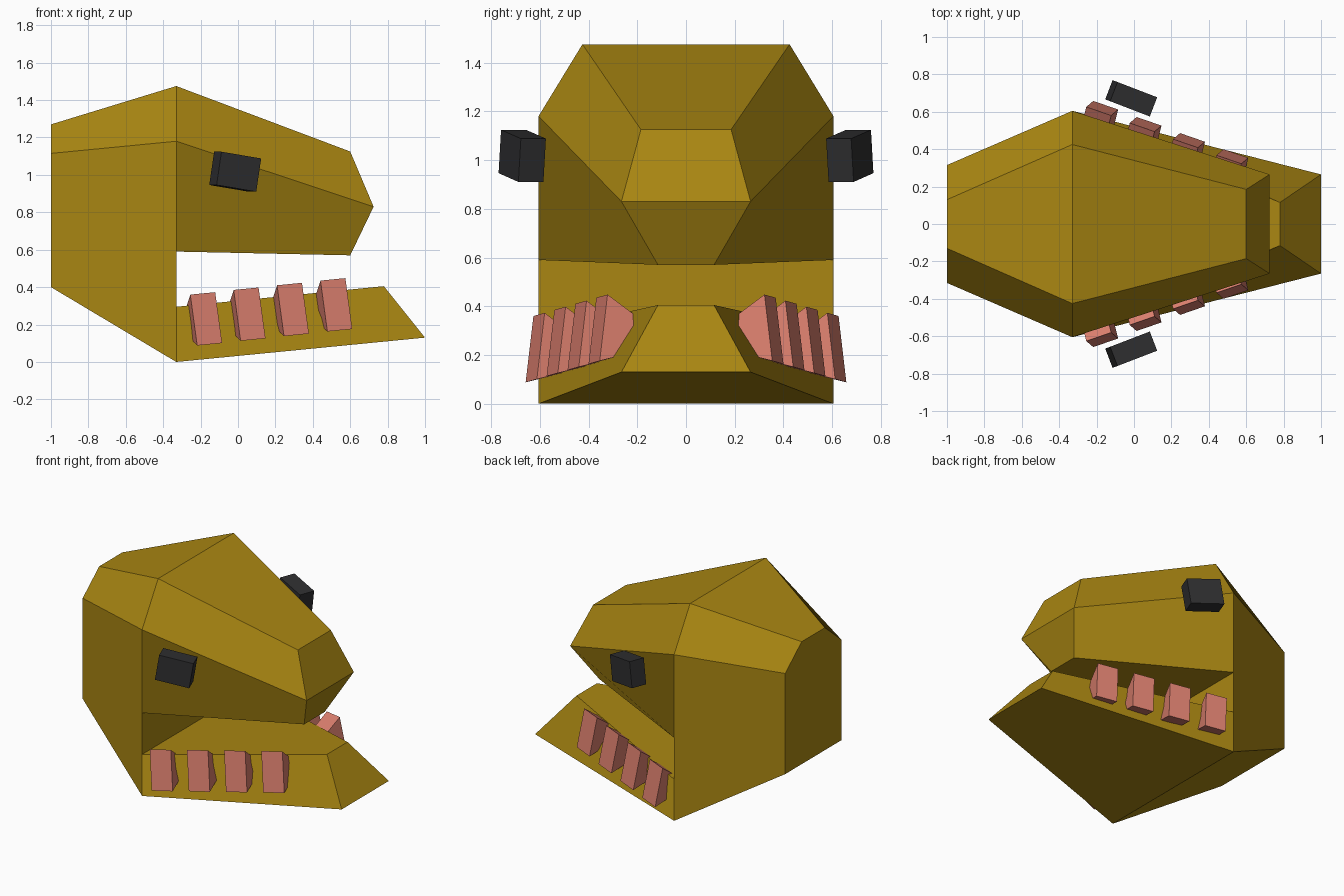
import bpy, bmesh
from mathutils import Matrix, Vector
from math import radians

if "Cube" in bpy.data.objects:
    bpy.data.objects.remove(bpy.data.objects["Cube"])


def material(name, color):
    m = bpy.data.materials.new(name)
    m.diffuse_color = (*color, 1)
    m.use_nodes = True
    m.node_tree.nodes["Principled BSDF"].inputs["Base Color"].default_value = m.diffuse_color
    return m


gold = material("gold_skin", (0.40, 0.24, 0.006))
pink = material("pink_teeth", (0.70, 0.21, 0.155))
black = material("black_eyes", (0.028, 0.028, 0.030))


def finish(name, bm, mat):
    bmesh.ops.recalc_face_normals(bm, faces=bm.faces)
    mesh = bpy.data.meshes.new(name)
    bm.to_mesh(mesh)
    bm.free()
    mesh.materials.append(mat)
    ob = bpy.data.objects.new(name, mesh)
    bpy.context.collection.objects.link(ob)
    return ob


# Head: half-section corner points (back, middle, snout, lower jaw)
half = {
    "A0": (-1, .315, .40), "A1": (-1, .315, 1.115), "A2": (-1, .13, 1.27),
    "B0": (-.33, .605, 0), "B1": (-.33, .605, .295), "B2": (-.33, .605, .59),
    "B3": (-.33, .605, 1.18), "B4": (-.33, .425, 1.475),
    "C0": (.60, .115, .57), "C1": (.725, .265, .83), "C2": (.60, .185, 1.125),
    "D0": (1, .265, .13), "D1": (.78, .115, .405),
}
bm = bmesh.new()
left = {k: bm.verts.new(p) for k, p in half.items()}
right = {k: bm.verts.new((p[0], -p[1], p[2])) for k, p in half.items()}

# Side faces on both halves
for face in ("A0 A1 B3 B2 B1 B0", "A1 A2 B4 B3", "B2 B3 C1 C0",
             "B3 B4 C2 C1", "B0 B1 D1 D0"):
    for side in (left, right):
        bm.faces.new([side[k] for k in face.split()])

# Faces spanning the width, following the outline round the head
loop = "A0 A1 A2 B4 C2 C1 C0 B2 B1 D1 D0 B0".split()
for a, b in zip(loop, loop[1:] + loop[:1]):
    bm.faces.new([left[a], left[b], right[b], right[a]])
finish("head", bm, gold)

for side, label in ((1, "left"), (-1, "right")):
    flip = Matrix.Diagonal((1, side, 1, 1))

    # Eye: turned block standing off the cheek
    bm = bmesh.new()
    turn = Matrix.Rotation(radians(-21), 4, 'Z') @ Matrix.Rotation(radians(9), 4, 'Y')
    bmesh.ops.create_cube(bm, size=1, matrix=flip @ Matrix.Translation((-.015, .672, 1.017))
                          @ turn @ Matrix.Diagonal((.23, .11, .18, 1)))
    finish(f"eye_{label}", bm, black)

    # Teeth: leaning blocks rooted in the lower jaw, with a sloping top
    along, down = Vector((.133, -.046, .013)), Vector((.037, .032, -.272))
    for i in range(4):
        top = Vector((-.255, .626, .36)) + i * Vector((.232, -.086, .025))
        bm = bmesh.new()
        bmesh.ops.create_cube(bm, size=1)
        for v in bm.verts:
            u, depth, low = v.co.x + .5, .5 - v.co.y, .5 - v.co.z
            inward = Vector((-.03, -.12, -.09 + .12 * low))
            v.co = flip @ (top + along * u + down * low + inward * depth)
        finish(f"tooth_{label}_{i + 1}", bm, pink)
